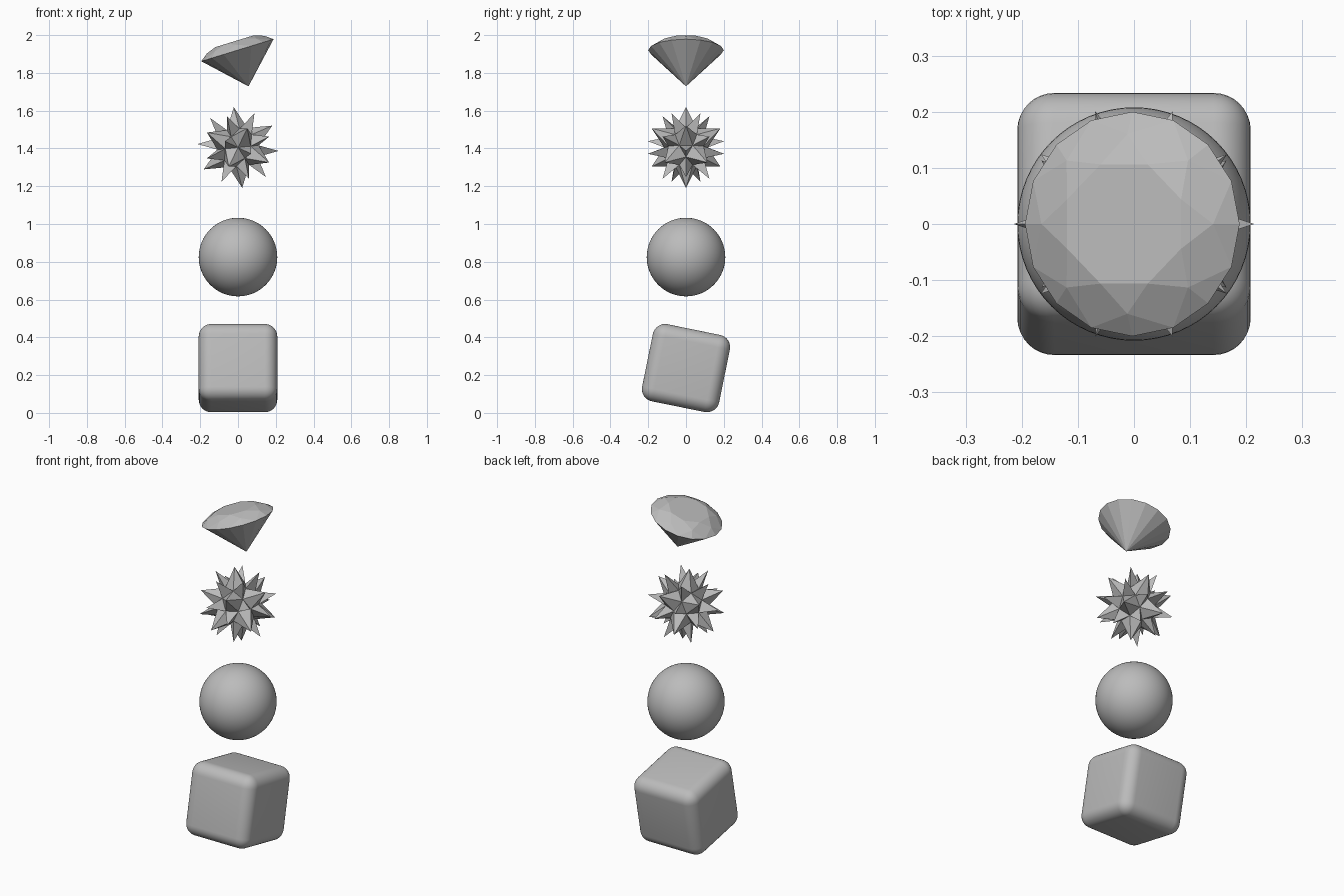
import bpy, bmesh
from math import radians, sin, cos, pi
from mathutils import Vector

if "Cube" in bpy.data.objects:
    bpy.data.objects.remove(bpy.data.objects["Cube"], do_unlink=True)

grey = bpy.data.materials.new("plain_grey")
grey.use_nodes = True
grey.diffuse_color = (0.5, 0.5, 0.5, 1)
grey.node_tree.nodes["Principled BSDF"].inputs["Base Color"].default_value = (0.5, 0.5, 0.5, 1)


def add_part(name, bm, location, tilt=(0, 0, 0), smooth=False):
    """Turn a bmesh into a named, placed and tilted object."""
    bmesh.ops.recalc_face_normals(bm, faces=bm.faces)
    for face in bm.faces:
        face.smooth = smooth
    mesh = bpy.data.meshes.new(name)
    bm.to_mesh(mesh)
    bm.free()
    mesh.materials.append(grey)
    obj = bpy.data.objects.new(name, mesh)
    obj.location = location
    obj.rotation_euler = [radians(a) for a in tilt]
    bpy.context.collection.objects.link(obj)
    return obj


def polar(radius, step, z):
    """Point on a ring that is split into sixteen steps."""
    a = step * pi / 8
    return Vector((radius * cos(a), radius * sin(a), z))


# Rounded cube, tipped toward the back
bm = bmesh.new()
bmesh.ops.create_cube(bm, size=0.416)
bmesh.ops.bevel(bm, geom=bm.edges[:], offset=0.066, segments=8, profile=0.5,
                affect='EDGES', clamp_overlap=True)
add_part("rounded_cube", bm, (0, 0, 0.237), (-11.5, 0, 0), smooth=True)

# Smooth ball
bm = bmesh.new()
bmesh.ops.create_uvsphere(bm, u_segments=64, v_segments=32, radius=0.208)
add_part("ball", bm, (0, 0, 0.825), smooth=True)

# Spiky star: twelve five-sided and twenty three-sided spikes
bm = bmesh.new()
bmesh.ops.create_icosphere(bm, subdivisions=2, radius=1)
tips = [v for v in bm.verts if len(v.link_edges) == 5]
between = [f for f in bm.faces if not any(v in tips for v in f.verts)]
tips += bmesh.ops.poke(bm, faces=between)["verts"]
for v in bm.verts:
    v.co = v.co.normalized() * (0.215 if v in tips else 0.115)
add_part("spiky_star", bm, (0, 0, 1.405), (0, -6, 0))

# Brilliant-cut gem: table, star points, girdle and tip
bm = bmesh.new()
bm.verts.new((0, 0, -0.2))
for step in range(16):
    bm.verts.new(polar(0.2, step, 0))
    if step % 2:
        bm.verts.new(polar(0.115, step, 0.05))
    else:
        bm.verts.new(polar(0.16, step, 0.0306))
bmesh.ops.convex_hull(bm, input=bm.verts[:])
bmesh.ops.dissolve_limit(bm, angle_limit=radians(1), verts=bm.verts[:], edges=bm.edges[:])
add_part("gem", bm, (-0.003, 0, 1.92), (0, -17, 0))
